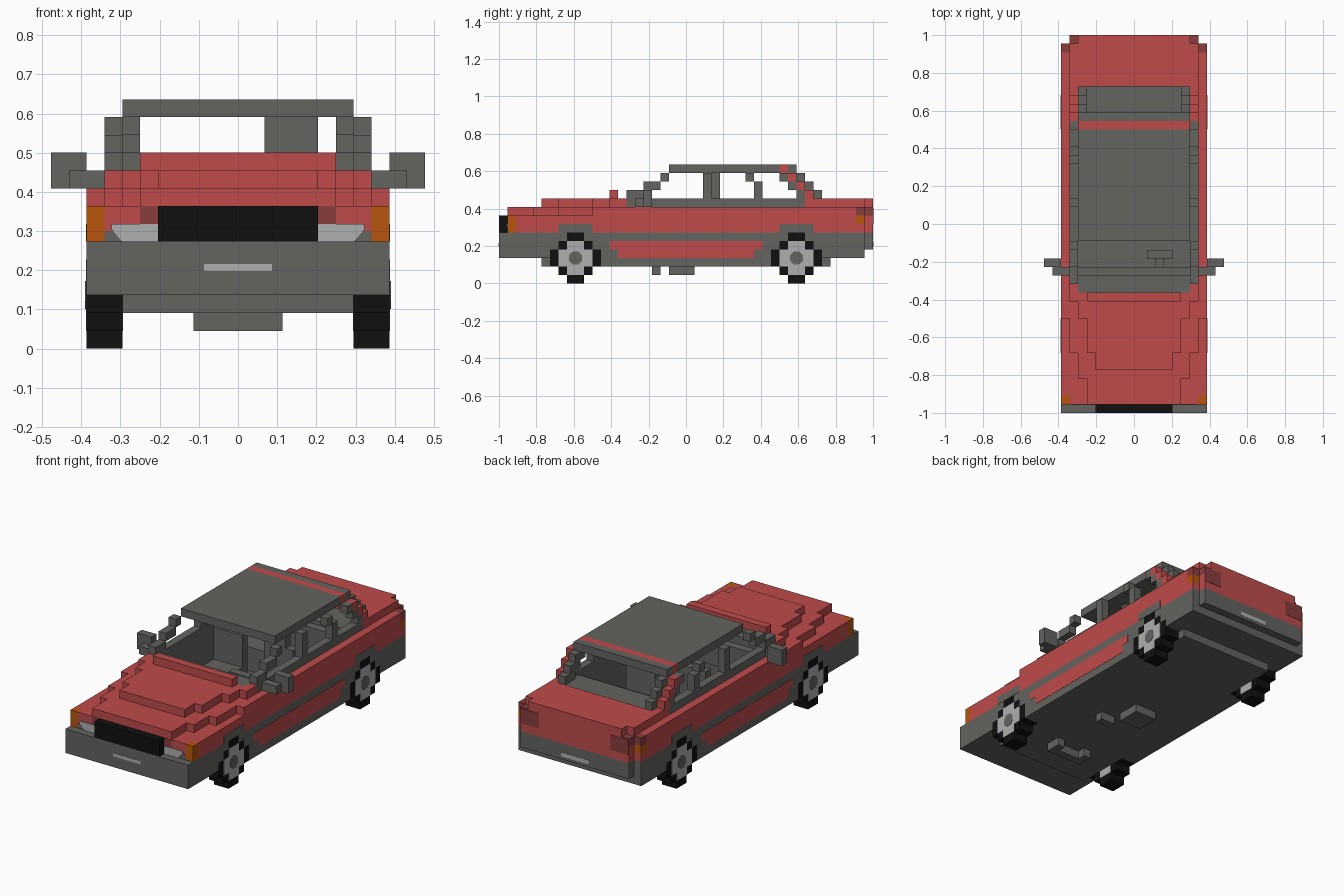
import bpy, bmesh, math
from mathutils import Matrix

cube = bpy.data.objects.get("Cube")
if cube:
    bpy.data.objects.remove(cube)

V = 1 / 22  # size of one block


def material(name, rgb):
    m = bpy.data.materials.new(name)
    m.use_nodes = True
    m.diffuse_color = (*rgb, 1)
    bsdf = next(n for n in m.node_tree.nodes if n.type == 'BSDF_PRINCIPLED')
    bsdf.inputs["Base Color"].default_value = (*rgb, 1)
    bsdf.inputs["Roughness"].default_value = 0.8
    return m


RED = material("body red", (0.52, 0.07, 0.07))
GREY = material("trim grey", (0.125, 0.127, 0.115))
BLACK = material("rubber black", (0.005, 0.005, 0.005))
ORANGE = material("indicator orange", (0.48, 0.09, 0.004))
LIGHT = material("light grey", (0.43, 0.43, 0.43))
LAMP = material("tail lamp red", (0.25, 0.045, 0.045))


def finish(name, bm, mat):
    bmesh.ops.recalc_face_normals(bm, faces=bm.faces)
    bm.transform(Matrix.Scale(V, 4))
    me = bpy.data.meshes.new(name)
    bm.to_mesh(me)
    bm.free()
    me.materials.append(mat)
    ob = bpy.data.objects.new(name, me)
    bpy.context.collection.objects.link(ob)
    return ob


def add_box(bm, x0, x1, y0, y1, z0, z1):
    m = Matrix.Translation(((x0 + x1) / 2, (y0 + y1) / 2, (z0 + z1) / 2))
    m = m @ Matrix.Diagonal((x1 - x0, y1 - y0, z1 - z0, 1))
    bmesh.ops.create_cube(bm, size=1, matrix=m)


def boxes(name, mat, *items, mirror=False):
    """One part from blocks (x0, x1, y0, y1, z0, z1), in block units."""
    bm = bmesh.new()
    for b in items:
        add_box(bm, *b)
        if mirror:
            add_box(bm, -b[1], -b[0], *b[2:])
    return finish(name, bm, mat)


def centred(name, mat, *items):
    """Blocks (half width, y0, y1, z0, z1) centred on x = 0."""
    return boxes(name, mat, *[(-w, w, *r) for w, *r in items])


# Underside, bumpers and sills
centred("floor", GREY, (6.5, -17, 17, 2, 3))
centred("front_bumper", GREY, (8.5, -22, -16, 3, 6), (6.5, -16, -8, 3, 6))
centred("rear_bumper", GREY, (8.5, 16, 21, 3, 6), (7.5, 21, 22, 4, 6), (6.5, 13, 16, 3, 6))
boxes("sills", GREY, (6.5, 8.5, -10, 10, 2, 6), mirror=True)
boxes("sill_panels", RED, (8.5, 8.53, -9, 9, 4, 5), (8.5, 8.53, -8, 8, 3, 4), mirror=True)
boxes("underside_fittings", GREY, (-2.5, 0.5, -2, 1, 1, 2), (0.5, 2.5, -4, -3, 1, 2),
      (-2.5, 2.5, -13, -12, 1, 2), (-2.5, -1.5, -12, -11, 1, 2), (1.5, 2.5, -12, -11, 1, 2))

# Hood, stepped in towards the nose
centred("hood", RED,
        (7.5, -21, -20, 6, 8), (8.5, -20, -8, 6, 8),
        (5.5, -21, -18, 8, 9), (6.5, -18, -15, 8, 9), (7.5, -15, -11, 8, 9), (8.5, -11, -8, 8, 9),
        (4.5, -17, -15, 9, 10), (5.5, -15, -11, 9, 10), (6.5, -11, -9, 9, 10), (7.5, -9, -8, 9, 10),
        (5.5, -9, -8, 10, 11))
boxes("hood_corners", RED, (6.5, 7.5, -8, -7, 9, 10), mirror=True)

# Cabin sides
boxes("doors", RED, (7.5, 8.5, -8, 16, 6, 9), mirror=True)
boxes("door_lining", GREY, (6.5, 7.5, -8, -7, 6, 9), (6.5, 7.5, -7, 14, 6, 10), mirror=True)

# Trunk
centred("trunk", RED, (8.5, 16, 20, 6, 9), (8.5, 20, 21, 6, 7), (7.5, 20, 21, 7, 9),
        (7.5, 21, 22, 6, 8), (6.5, 21, 22, 8, 9), (7.5, 16, 21, 9, 10), (6.5, 21, 22, 9, 10))
boxes("trunk_shoulders", RED, (6.5, 7.5, 14, 16, 6, 10), mirror=True)
centred("parcel_shelf", GREY, (6.5, 12, 16, 6, 9.5))

# Roof and pillars
centred("roof", GREY, (6.5, -2, 11, 13, 14), (6.5, 12, 13, 13, 14))
centred("roof_stripe", RED, (6.5, 11, 12, 13, 14))
boxes("front_pillars", GREY, (6.5, 7.5, -7, -5, 10, 11), (6.5, 7.5, -5, -3, 11, 12),
      (6.5, 7.5, -3, -2, 12, 13), mirror=True)
boxes("middle_pillars", GREY, (6.5, 7.5, 2, 3, 10, 13), (6.5, 7.5, 8, 9, 10, 12),
      (6.5, 7.5, 7, 8, 12, 13), mirror=True)

# Stepped rear pillars: a red diagonal between grey ones
for i in range(3):
    y, z = 11 + i, 12 - i
    boxes(f"rear_pillar_frame_{i + 1}", GREY, (6.5, 7.5, y, y + 1, z, z + 1),
          (5.5, 6.5, y + 2, y + 3, z, z + 1), (5.5, 6.5, y + 1, y + 2, z, z + 1), mirror=True)
    boxes(f"rear_pillar_{i + 1}", RED, (6.5, 7.5, y + 1, y + 2, z, z + 1), mirror=True)

# Mirrors
boxes("wing_mirrors", GREY, (7.5, 9.5, -6, -5, 9, 10), (8.5, 10.5, -5, -4, 9, 11), mirror=True)

# Interior
centred("dashboard", GREY, (6.5, -8, -6, 6, 10), (6.5, -6, -5, 6, 9))
boxes("steering_wheel", GREY, (1.5, 4.5, -4, -3, 8, 9), (2.5, 3.5, -5, -4, 7, 8))
boxes("front_seats", GREY, (1.5, 5.5, -1, 4, 3, 6), (1.5, 5.5, 3, 4, 6, 10), mirror=True)
boxes("driver_headrest", GREY, (1.5, 4.5, 3, 4, 10, 13))
centred("rear_seat", GREY, (6.5, 8, 12, 3, 6), (6.5, 11, 12, 6, 9))

# Nose details
centred("grille", BLACK, (4.5, -22, -21, 6, 8))
boxes("front_indicators", ORANGE, (7.5, 8.5, -21, -20, 6, 8), mirror=True)
boxes("nose_patches", LAMP, (4.5, 5.5, -21.05, -21, 7, 8), mirror=True)
boxes("headlight_surrounds", GREY, (6.3, 7.5, -21.04, -21, 6, 6.6), mirror=True)
bm = bmesh.new()
for s in (1, -1):
    outline = [(4.5, 6), (6.5, 6), (7.1, 6.7), (7.1, 7), (4.5, 7)]
    face = bm.faces.new([bm.verts.new((s * x, -21, z)) for x, z in outline])
    ext = bmesh.ops.extrude_face_region(bm, geom=[face])
    bmesh.ops.translate(bm, vec=(0, -0.1, 0),
                        verts=[v for v in ext["geom"] if isinstance(v, bmesh.types.BMVert)])
finish("headlights", bm, LIGHT)

# Blank plates on both bumpers
centred("front_plate", LIGHT, (1.9, -22.03, -22, 4.35, 4.75))
centred("rear_plate", LIGHT, (1.9, 22, 22.03, 4.35, 4.85))

# Tail lamps
boxes("tail_lamps", LAMP, (6.5, 7.5, 21, 22, 8, 9), (7.5, 8.5, 20, 21, 8, 9),
      (5, 7.5, 22, 22.04, 7, 8.9), mirror=True)
boxes("rear_indicators", ORANGE, (7.5, 8.5, 20, 21, 7, 8), mirror=True)

# Wheels, arches and hubs
for end, c in (("front", -13), ("rear", 13)):
    boxes(f"{end}_arches", GREY, *[(6.5, 8.5, c + a, c + b, z, z + 1) for a, b, z in
          ((-3, -1, 5), (1, 3, 5), (-3, -2, 4), (2, 3, 4))],
          (8.5, 8.53, c - 2, c + 2, 6, 7), mirror=True)
    boxes(f"{end}_tyres", BLACK, *[(6.5, 8.5, c - w, c + w, z, z + 1)
          for z, w in enumerate((1, 2, 3, 3, 2, 1))], mirror=True)
    boxes(f"{end}_rims", LIGHT, *[(x, x + 0.04, c - w, c + w, z, z + 1) for x in (6.46, 8.5)
          for z, w in ((1, 1), (2, 2), (3, 2), (4, 1))], mirror=True)
    bm = bmesh.new()
    for s in (1, -1):
        m = Matrix.Translation((s * 8.55, c, 3)) @ Matrix.Rotation(math.pi / 2, 4, 'Y')
        m = m @ Matrix.Rotation(math.pi / 8, 4, 'Z')
        bmesh.ops.create_cone(bm, cap_ends=True, segments=8, radius1=0.85, radius2=0.85,
                              depth=0.06, matrix=m)
    finish(f"{end}_hubs", bm, GREY)
